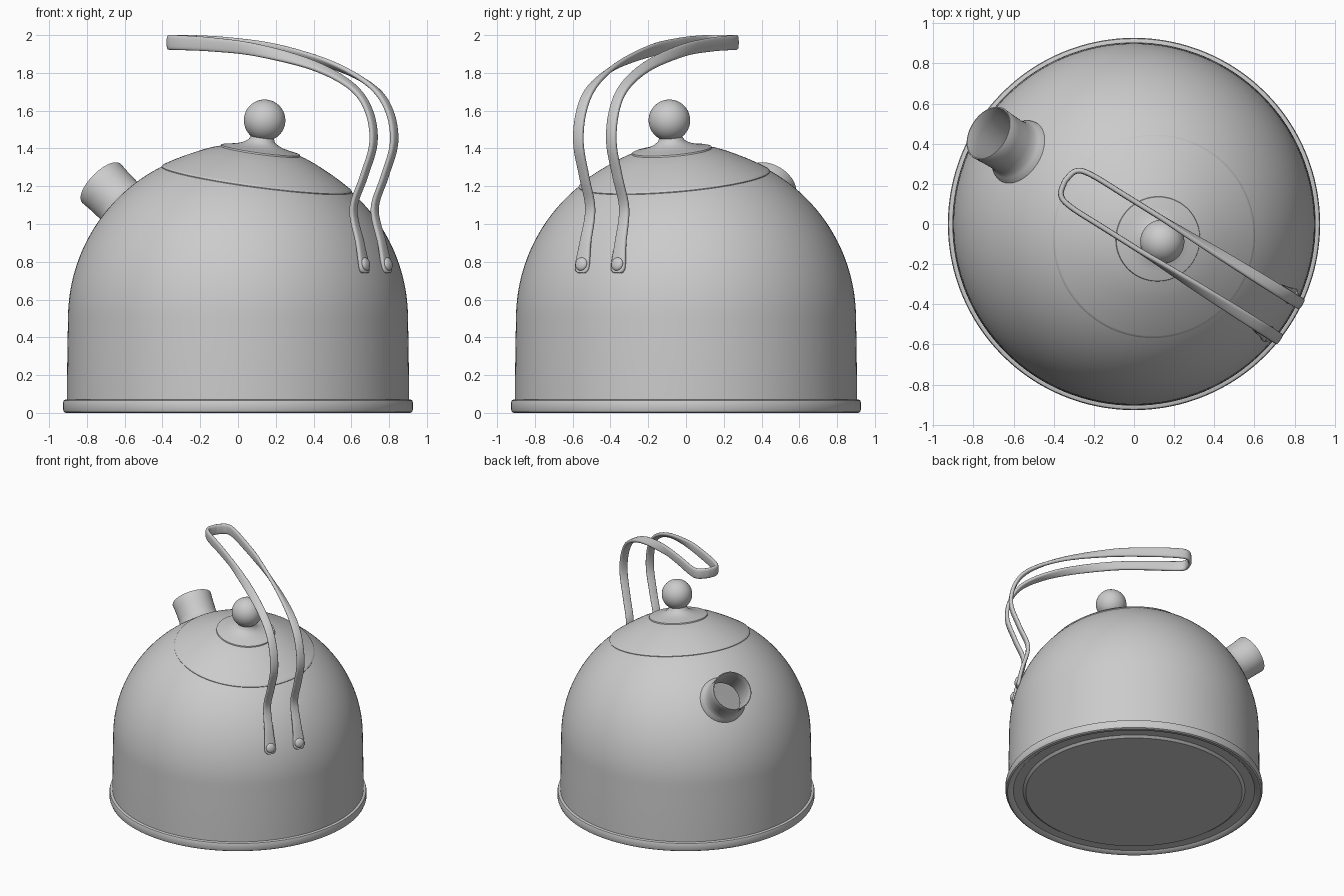
import bpy, bmesh, math
from mathutils import Vector, Matrix

if "Cube" in bpy.data.objects:
    bpy.data.objects.remove(bpy.data.objects["Cube"])

GREY = (0.6, 0.6, 0.6, 1)
steel = bpy.data.materials.new("brushed_grey")
steel.use_nodes = True
steel.diffuse_color = GREY
steel.node_tree.nodes["Principled BSDF"].inputs["Base Color"].default_value = GREY

R = 0.9                                         # dome radius
CENTRE = Vector((0, 0, 0.5))                    # dome centre
TURN = Matrix.Rotation(math.radians(-32), 4, 'Z')   # handle side lies along local +x
LID_TILT, SPOUT_TILT = math.radians(9), math.radians(-50)


def axis_frame(tilt):
    """Frame at the dome centre whose z axis leans towards local +x."""
    return TURN @ Matrix.Translation(CENTRE) @ Matrix.Rotation(tilt, 4, 'Y')


def finish(name, bm, matrix=Matrix(), angle=35):
    bmesh.ops.remove_doubles(bm, verts=bm.verts, dist=1e-5)
    mesh = bpy.data.meshes.new(name)
    bm.to_mesh(mesh)
    bm.free()
    obj = bpy.data.objects.new(name, mesh)
    obj.matrix_world = matrix
    mesh.materials.append(steel)
    bpy.context.collection.objects.link(obj)
    bpy.ops.object.select_all(action='DESELECT')
    obj.select_set(True)
    bpy.context.view_layer.objects.active = obj
    bpy.ops.object.shade_smooth_by_angle(angle=math.radians(angle))
    return obj


def skin(bm, rings):
    """Bridge consecutive closed rings of points with quads."""
    loops = [[bm.verts.new(p) for p in ring] for ring in rings]
    n = len(loops[0])
    for a, b in zip(loops, loops[1:]):
        for j in range(n):
            k = (j + 1) % n
            bm.faces.new((a[j], a[k], b[k], b[j]))
    return loops


def lathe(profile, steps=96):
    bm = bmesh.new()
    turn = [2 * math.pi * j / steps for j in range(steps)]
    skin(bm, [[(r * math.cos(a), r * math.sin(a), z) for a in turn] for r, z in profile])
    return bm


def catmull(pts, per=6):
    """Smooth curve through points of any dimension."""
    pts = [pts[0]] + pts + [pts[-1]]
    out = []
    for a, b, c, d in zip(pts, pts[1:], pts[2:], pts[3:]):
        for i in range(per):
            t = i / per
            out.append([(2 * q + (r - p) * t + (2 * p - 5 * q + 4 * r - s) * t * t
                         + (3 * q - p - 3 * r + s) * t ** 3) / 2
                        for p, q, r, s in zip(a, b, c, d)])
    return out + [list(pts[-1])]


# Base plate with rolled rim and shallow groove underneath
finish("base_rim", lathe([(0, 0), (0.78, 0), (0.8, 0.015), (0.87, 0.015), (0.885, 0.003),
                          (0.912, 0), (0.922, 0.006), (0.927, 0.02), (0.927, 0.052),
                          (0.923, 0.066), (0.914, 0.07), (0.9, 0.07)], 128))

# Body shell: straight wall and dome, opened where the spout joins
arc = [math.pi / 2 * i / 44 for i in range(45)]
shell = lathe([(0.905, 0.05), (0.905, 0.18), (0.903, 0.35)]
              + [(R * math.cos(a), 0.5 + R * math.sin(a)) for a in arc], 128)
to_spout = axis_frame(SPOUT_TILT).inverted()
hole = []
for f in shell.faces:
    p = to_spout @ f.calc_center_median()
    if p.z > 0 and math.hypot(p.x, p.y) < 0.147:
        hole.append(f)
bmesh.ops.delete(shell, geom=hole, context='FACES')
finish("body", shell)

# Spout: flared foot, thin lip, open bore
finish("spout", lathe([(0.172, 0.876), (0.168, 0.892), (0.153, 0.91), (0.143, 0.935),
                       (0.139, 0.97), (0.141, 1.05), (0.145, 1.112), (0.143, 1.116),
                       (0.138, 1.116), (0.136, 1.112), (0.132, 1.05), (0.13, 0.97),
                       (0.132, 0.87)], 64), axis_frame(SPOUT_TILT))

# Tilted lid with a raised collar, and its ball knob
finish("lid", lathe([(0.505, 0.735), (0.508, 0.748), (0.503, 0.755), (0.495, 0.76),
                     (0.45, 0.787), (0.4, 0.815), (0.35, 0.84), (0.3, 0.864),
                     (0.25, 0.884), (0.212, 0.896), (0.21, 0.904), (0.2, 0.907),
                     (0.16, 0.914), (0.12, 0.924), (0.09, 0.937), (0.07, 0.952),
                     (0.06, 0.975)]), axis_frame(LID_TILT))
bm = bmesh.new()
bmesh.ops.create_uvsphere(bm, u_segments=48, v_segments=32, radius=0.11)
finish("knob", bm, axis_frame(LID_TILT) @ Matrix.Translation((0, 0, 1.062)))

# Handle: one half of a twisted strap, mirrored. Points are x, y, z, strap width
path = catmull([(0.862, -0.112, 0.74, 0.085), (0.852, -0.112, 0.8, 0.085),
                (0.83, -0.11, 0.9, 0.068), (0.787, -0.106, 1.08, 0.058),
                (0.85, -0.104, 1.25, 0.058), (0.91, -0.103, 1.43, 0.06),
                (0.88, -0.102, 1.6, 0.06), (0.77, -0.101, 1.73, 0.06),
                (0.53, -0.1, 1.84, 0.06), (0.18, -0.098, 1.92, 0.066),
                (-0.1, -0.097, 1.95, 0.074), (-0.31, -0.095, 1.96, 0.078),
                (-0.385, -0.07, 1.961, 0.078), (-0.405, 0, 1.961, 0.078)])
rings = []
for i, (x, y, z, w) in enumerate(path):
    here = Vector((x, y, z))
    t = (Vector(path[min(i + 1, len(path) - 1)][:3]) - Vector(path[max(i - 1, 0)][:3])).normalized()
    if i == len(path) - 1:
        t = Vector((0, 1, 0))
    side = Vector((0, 1, 0)) if x > 0.1 else Vector((t.y, -t.x, 0)).normalized()
    up = side.cross(t).normalized()
    # strap lies flat on the legs and stands on edge along the grip
    twist = math.pi / 2 * min(max((0.85 - x) / 0.75, 0), 1) if z > 1.6 else 0
    wide = math.cos(twist) * side + math.sin(twist) * up
    thin = wide.cross(t)
    if i < 4:                                   # rounded foot
        w *= math.sqrt(1 - (1 - (i + 0.7) / 4.7) ** 2)
    ring = []
    for j in range(20):
        a = 2 * math.pi * j / 20
        c, s = math.cos(a), math.sin(a)
        ring.append(here + wide * w / 2 * math.copysign(abs(c) ** 0.6, c)
                    + thin * 0.014 * math.copysign(abs(s) ** 0.7, s))
    rings.append(ring)
bm = bmesh.new()
loops = skin(bm, rings)
bm.faces.new(loops[0][::-1])
half = bm.faces[:] if bm.faces.ensure_lookup_table() is None else []
bmesh.ops.recalc_face_normals(bm, faces=half)
handle = finish("handle", bm, TURN, 50)
mirror = handle.modifiers.new("mirror", 'MIRROR')
mirror.use_axis = (False, True, False)
mirror.merge_threshold = 0.002

# Rivets holding the handle feet
for name, y in (("rivet_right", -0.112), ("rivet_left", 0.112)):
    bm = bmesh.new()
    bmesh.ops.create_uvsphere(bm, u_segments=24, v_segments=12, radius=0.035)
    bmesh.ops.scale(bm, vec=(0.5, 1, 1), verts=bm.verts)
    finish(name, bm, TURN @ Matrix.Translation((0.867, y, 0.788))
           @ Matrix.Rotation(math.radians(-12), 4, 'Y'))
